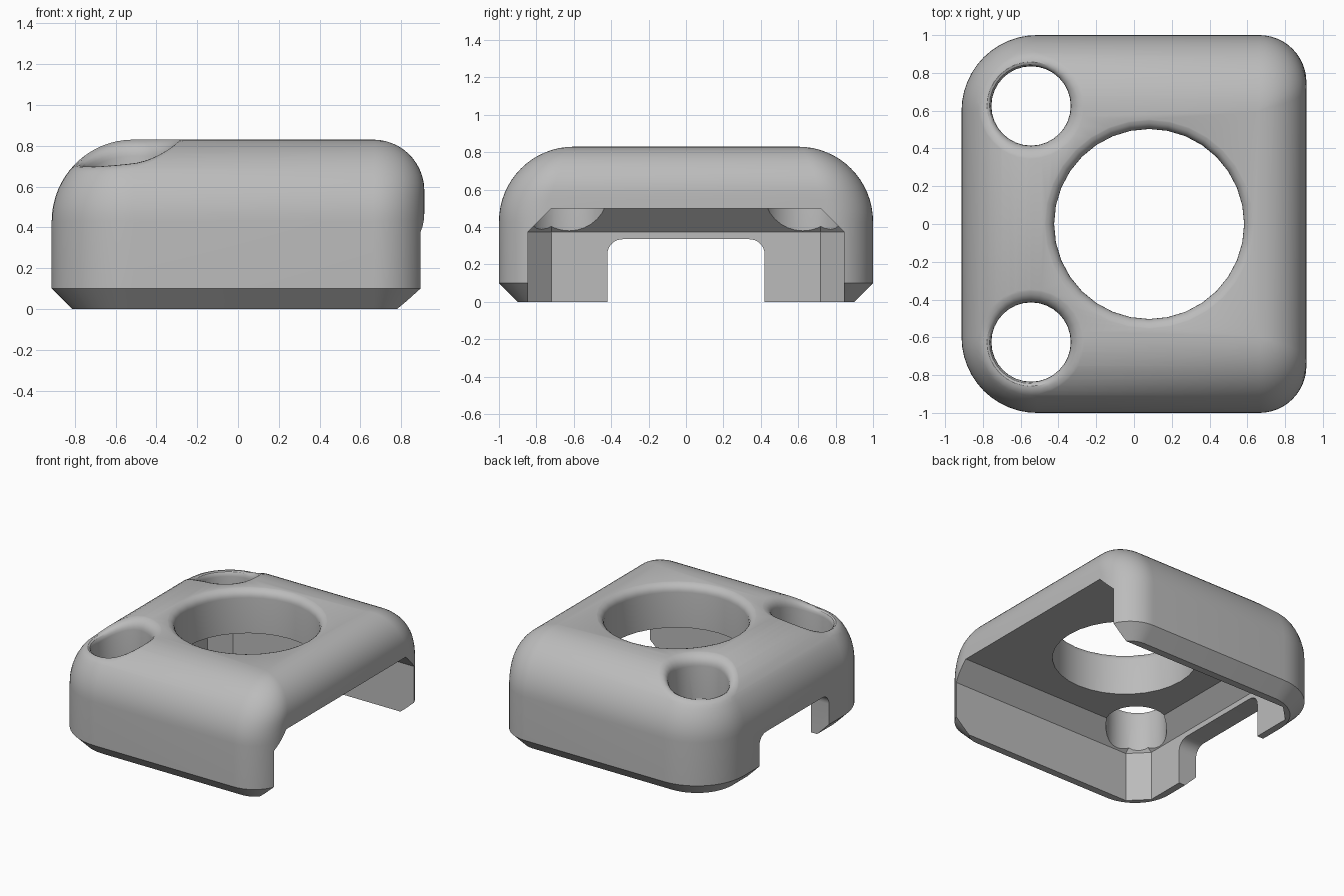
import bpy, bmesh
from math import sin, cos, pi, sqrt, hypot

if "Cube" in bpy.data.objects:
    bpy.data.objects.remove(bpy.data.objects["Cube"])

XS, YS, TOP = 0.913, 1.0, 0.83      # half width, half depth, height
R_BIG, R_SMALL, CHAMFER = 0.4, 0.25, 0.1

grey = bpy.data.materials.new("plain grey")
grey.use_nodes = True
colour = (0.5, 0.5, 0.5, 1)
grey.diffuse_color = colour
grey.node_tree.nodes["Principled BSDF"].inputs["Base Color"].default_value = colour


def make(name, bm):
    bmesh.ops.recalc_face_normals(bm, faces=bm.faces)
    mesh = bpy.data.meshes.new(name)
    bm.to_mesh(mesh)
    bm.free()
    mesh.materials.append(grey)
    obj = bpy.data.objects.new(name, mesh)
    bpy.context.collection.objects.link(obj)
    return obj


def loft(name, rings):
    bm = bmesh.new()
    loops = [[bm.verts.new(p) for p in ring] for ring in rings]
    n = len(loops[0])
    for a, b in zip(loops, loops[1:]):
        for i in range(n):
            j = (i + 1) % n
            bm.faces.new((a[i], a[j], b[j], b[i]))
    bm.faces.new(loops[0])
    bm.faces.new(loops[-1])
    return make(name, bm)


def hull(name, points):
    bm = bmesh.new()
    verts = [bm.verts.new(p) for p in points]
    bmesh.ops.convex_hull(bm, input=verts)
    bmesh.ops.dissolve_limit(bm, angle_limit=0.01, verts=bm.verts, edges=bm.edges)
    return make(name, bm)


def inset(r, z):
    """How far the wall has moved inwards at height z for a top rounding r."""
    if z < CHAMFER:
        return CHAMFER - z
    rise = max(0, z - (TOP - r))
    return r - sqrt(max(0, r * r - rise * rise))


def plan(z, steps=12):
    """Rounded rectangle at height z, with tighter corners at the open end."""
    big, small = inset(R_BIG, z), inset(R_SMALL, z)
    y = YS - big
    left, right = -XS + big, XS - small
    rl, rr = max(R_BIG - big, 0.004), max(R_SMALL - small, 0.004)
    corners = [(right - rr, y - rr, rr), (left + rl, y - rl, rl),
               (left + rl, rl - y, rl), (right - rr, rr - y, rr)]
    ring = []
    for q, (cx, cy, r) in enumerate(corners):
        for k in range(steps + 1):
            a = (q + k / steps) * pi / 2
            ring.append((cx + r * cos(a), cy + r * sin(a), z))
    return ring


def surface(x, y):
    """Height of the rounded top over a point."""
    q = hypot(max(0, R_BIG - XS - x), max(0, abs(y) - YS + R_BIG))
    return TOP - R_BIG + sqrt(max(0, R_BIG ** 2 - q * q))


def hole(name, cx, cy, r, lip, sides):
    """Round hole cutter whose rim flares out to follow the top surface."""
    def ring(radius, height):
        pts = []
        for k in range(sides):
            a = 2 * pi * k / sides
            x, y = cx + radius * cos(a), cy + radius * sin(a)
            pts.append((x, y, height(x, y)))
        return pts
    rings = [ring(r, lambda x, y: -0.2)]
    for k in range(7):
        t = k / 6 * pi / 2
        drop = lip * (1 - sin(t)) - (0.003 if k == 6 else 0)
        rings.append(ring(r + lip * (1 - cos(t)), lambda x, y: surface(x, y) - drop))
    rings.append(ring(r + lip, lambda x, y: 1.1))
    return loft(name, rings)


# Outer shell
levels = [0, CHAMFER] + [TOP - R_BIG + R_BIG * sin(k / 16 * pi / 2) for k in range(17)]
shell = loft("case_shell", [plan(z) for z in levels])

# Cavity, open below and at the +x end, with bevelled ceiling edges
cavity = []
for s in (-1, 1):
    for z in (-0.1, 0.375):
        cavity += [(-0.76, s * 0.72, z), (-0.635, s * 0.845, z), (1.2, s * 0.845, z)]
    cavity += [(-0.635, s * 0.72, 0.5), (1.2, s * 0.72, 0.5)]
cutters = [hull("cavity_cutter", cavity)]

# Notch through the closed end wall
notch = []
for x in (-1.2, -0.6):
    for s in (-1, 1):
        notch.append((x, s * 0.42, -0.1))
        for k in range(9):
            a = k / 8 * pi / 2
            notch.append((x, s * (0.34 + 0.08 * cos(a)), 0.255 + 0.08 * sin(a)))
cutters.append(hull("notch_cutter", notch))

# Large centre hole and two corner holes
cutters.append(hole("centre_hole_cutter", 0.08, 0, 0.503, 0.06, 32))
for s in (-1, 1):
    cutters.append(hole("corner_hole_cutter", -0.545, s * 0.625, 0.21, 0.08, 32))

# Cut everything out of the shell
bpy.ops.object.select_all(action="DESELECT")
bpy.context.view_layer.objects.active = shell
shell.select_set(True)
for cutter in cutters:
    cutter.hide_render = True
    mod = shell.modifiers.new(cutter.name, "BOOLEAN")
    mod.operation, mod.solver, mod.object = "DIFFERENCE", "EXACT", cutter
    bpy.ops.object.modifier_apply(modifier=mod.name)
    bpy.data.objects.remove(cutter)

bpy.ops.object.shade_smooth_by_angle(angle=pi / 6)
